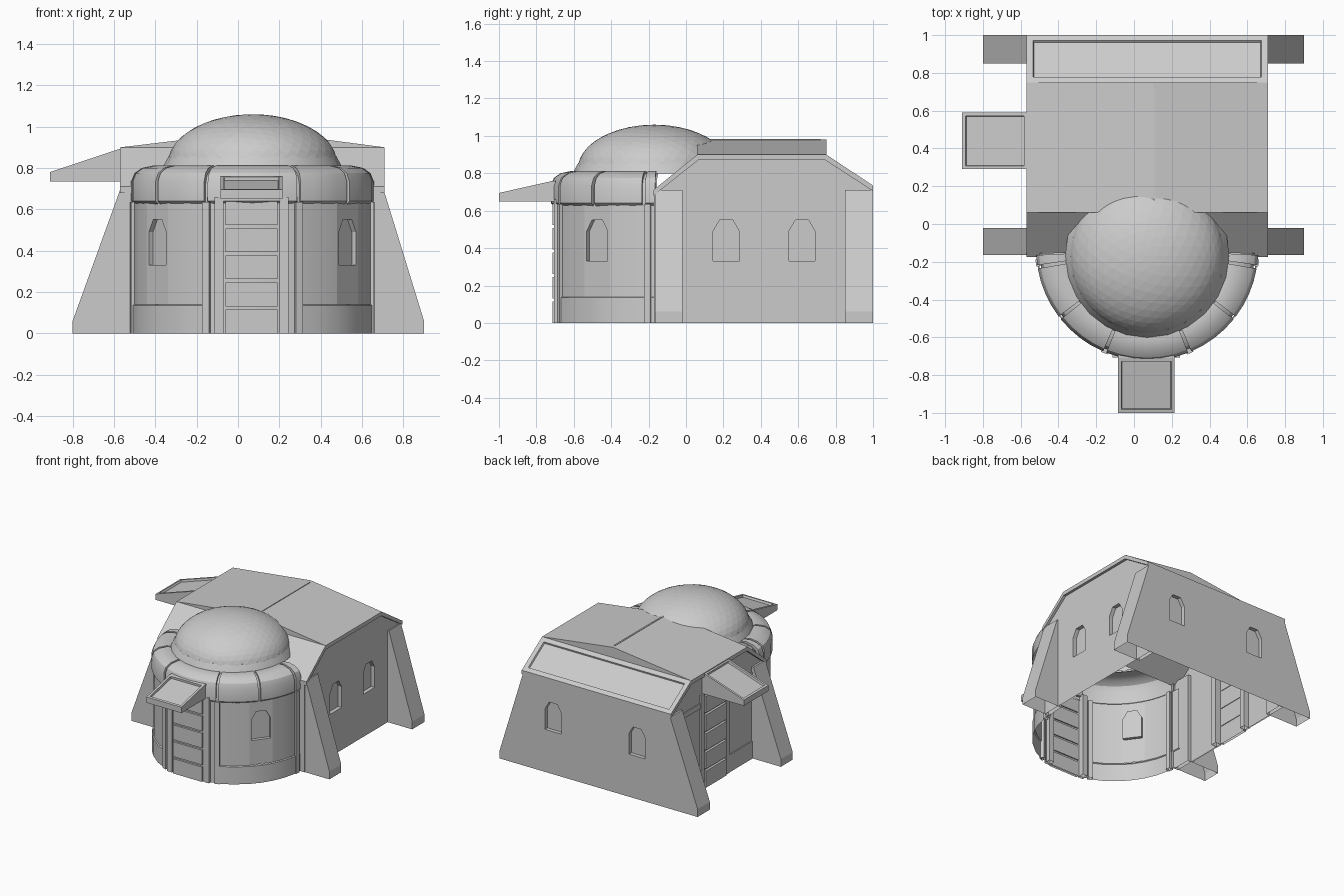
import bpy, bmesh, math
from mathutils import Vector

if "Cube" in bpy.data.objects:
    bpy.data.objects.remove(bpy.data.objects["Cube"])

stone = bpy.data.materials.new("grey_plaster")
stone.diffuse_color = (0.6, 0.6, 0.6, 1)
stone.use_nodes = True
stone.node_tree.nodes["Principled BSDF"].inputs["Base Color"].default_value = stone.diffuse_color

CX, CY = 0.07, -0.135     # tower centre
X0, X1 = -0.55, 0.69      # side walls of the main hall


def finish(bm, name, smooth=None):
    """Drop faces lying on the ground (open underside) and make the object."""
    ground = [f for f in bm.faces if all(v.co.z < 1e-4 for v in f.verts)]
    bmesh.ops.delete(bm, geom=ground, context='FACES')
    me = bpy.data.meshes.new(name)
    bm.to_mesh(me)
    bm.free()
    me.materials.append(stone)
    ob = bpy.data.objects.new(name, me)
    bpy.context.collection.objects.link(ob)
    if smooth:
        bpy.ops.object.select_all(action='DESELECT')
        ob.select_set(True)
        bpy.context.view_layer.objects.active = ob
        bpy.ops.object.shade_smooth_by_angle(angle=math.radians(smooth))
    return ob


def prism(bm, pts, place, a, b):
    """Closed extrusion of a 2D outline; place(p, q, t) gives the 3D point."""
    lo = [bm.verts.new(place(p, q, a)) for p, q in pts]
    hi = [bm.verts.new(place(p, q, b)) for p, q in pts]
    n = len(pts)
    fs = [bm.faces.new(lo), bm.faces.new(hi)]
    fs += [bm.faces.new((lo[i], lo[(i + 1) % n], hi[(i + 1) % n], hi[i])) for i in range(n)]
    bmesh.ops.recalc_face_normals(bm, faces=fs)
    return fs


def along_x(p, q, t): return (t, p, q)
def along_y(p, q, t): return (p, t, q)


def box(bm, x0, x1, y0, y1, z0, z1):
    prism(bm, [(x0, z0), (x1, z0), (x1, z1), (x0, z1)], along_y, y0, y1)


def panel(bm, origin, u, outline, holes, depth=0.03):
    """Flat upright wall with recessed openings."""
    o, u, v = Vector(origin), Vector(u), Vector((0, 0, 1))
    n = u.cross(v)

    def loop(pts):
        vs = [bm.verts.new(o + u * p + v * q) for p, q in pts]
        return vs, [bm.edges.new((vs[i - 1], vs[i])) for i in range(len(vs))]
    edges = loop(outline)[1]
    rims = []
    for h in holes:
        vs, es = loop(h)
        edges += es
        rims.append(vs)
    res = bmesh.ops.triangle_fill(bm, use_beauty=True, edges=edges, normal=n)
    for f in res['geom']:
        if isinstance(f, bmesh.types.BMFace):
            f.normal_update()
            if f.normal.dot(n) < 0:
                f.normal_flip()
    for vs in rims:
        back = [bm.verts.new(w.co - n * depth) for w in vs]
        bm.faces.new(back)
        for i in range(len(vs)):
            bm.faces.new((vs[i - 1], vs[i], back[i], back[i - 1]))


def window(c):
    return [(c - .07, .33), (c + .07, .33), (c + .07, .49),
            (c + .035, .55), (c - .035, .55), (c - .07, .49)]


def polar(r, deg, z, cy=CY):
    a = math.radians(deg)          # 0 = front, positive to the right
    return (CX + r * math.sin(a), cy - r * math.cos(a), z)


def revolve(bm, prof, angles, closed=False, cy=CY):
    """Sweep an (r, z) profile through the angles; closed profiles get end caps."""
    rows = [[bm.verts.new(polar(r, a, z, cy)) for r, z in prof] for a in angles]
    n = len(prof)
    for A, B in zip(rows, rows[1:]):
        for i in range(n if closed else n - 1):
            j = (i + 1) % n
            bm.faces.new((A[i], B[i], B[j], A[j]))
    if closed:
        bm.faces.new(rows[0])
        bm.faces.new(rows[-1][::-1])


def steps(a, b, n):
    return [a + (b - a) * i / n for i in range(n + 1)]


# main hall walls
bm = bmesh.new()
side = [(-.17, 0), (1, 0), (1, .71), (.75, .88), (.06, .88), (-.17, .69)]
panel(bm, (X1, 0, 0), (0, 1, 0), side, [window(.215), window(.62)])
panel(bm, (X0, 0, 0), (0, -1, 0), [(-y, z) for y, z in side][::-1], [])
panel(bm, (0, 1, 0), (-1, 0, 0), [(-X1, 0), (-X0, 0), (-X0, .71), (-X1, .71)],
      [window(-.44), window(.28)])
for a, b in ((X0, -.49), (.63, X1)):
    panel(bm, (0, -.17, 0), (1, 0, 0), [(a, 0), (b, 0), (b, .69), (a, .69)], [])
finish(bm, "hall_walls")

# folded roof slab with a sunken panel on its back slope
bm = bmesh.new()
prism(bm, [(-.175, .68), (-.175, .71), (.06, .9), (.75, .9), (1, .735), (1, .705),
           (.745, .87), (.065, .87)], along_x, X0 - .02, X1 + .02)
bm.normal_update()
slope = [f for f in bm.faces if f.normal.z > .3 and f.normal.y > .3]
bmesh.ops.inset_region(bm, faces=slope, thickness=.05, depth=0)
bmesh.ops.inset_region(bm, faces=slope, thickness=.006, depth=-.012)
finish(bm, "roof_slab")

# low gable and ridge strip
bm = bmesh.new()
prism(bm, [(X0 - .02, .9), (.1, .98), (X1 + .02, .9)], along_y, .06, .75)
finish(bm, "roof_gable")
bm = bmesh.new()
box(bm, .103, .115, .12, .72, .97, .983)
finish(bm, "ridge_strip")

# sloping corner buttresses
for side_name, foot, top, inner in (("right", .9, .70, .66), ("left", -.8, -.565, -.52)):
    for end, y0, y1 in (("front", -.165, -.02), ("back", .85, 1.0)):
        bm = bmesh.new()
        prism(bm, [(inner, 0), (foot, 0), (foot, .06), (top, .71), (inner, .71)],
              along_y, y0, y1)
        finish(bm, f"{end}_{side_name}_buttress")

# tower wall: facets, with one flat facet for each window
bm = bmesh.new()
R = .578
for s in (-1, 1):
    for arc in ([22.5, 33, 45], [62, 71, 81, 93]):
        revolve(bm, [(R, .14), (R, .63)], sorted(s * a for a in arc))
    a, b = sorted((s * 45, s * 62))
    p, q = Vector(polar(R, a, 0)), Vector(polar(R, b, 0))
    w = (q - p).length
    panel(bm, p, (q - p).normalized(), [(0, .14), (w, .14), (w, .63), (0, .63)],
          [window(w / 2)], .025)
    base = sorted(s * t for t in (22.5, 33, 45, 53.5, 62, 71, 81, 93))
    revolve(bm, [(R + .008, 0), (R + .008, .135), (R, .14)], base)
revolve(bm, [(R, 0), (R, .66)], [-22.5, -12.5, 12.5, 22.5])
finish(bm, "tower_wall", 25)

# rounded tower rim in separate blocks over a recessed core
outer = [(R, .63), (.588, .64), (.588, .735), (.572, .775), (.537, .80), (.48, .812), (.42, .805)]
core = [(r - .018, z - .012) for r, z in outer]
bm = bmesh.new()
revolve(bm, core, steps(-88, 88, 24))
cuts = [-88, -81, -52, -22.5, 22.5, 52, 81, 88]
for a, b in zip(cuts, cuts[1:]):
    revolve(bm, outer + core[::-1], steps(a + .9, b - .9, max(1, round((b - a) / 8))), True)
finish(bm, "tower_rim", 30)

# tower pilasters, following the rim joints
bm = bmesh.new()
for a in (-83, -22.5, 22.5, 83):
    revolve(bm, [(.558, 0), (.594, 0), (.594, .635), (.558, .635)], [a - 1.8, a + 1.8], True)
finish(bm, "tower_pilasters")

# dome and its collar
bm = bmesh.new()
revolve(bm, [(.435, .80), (.43, .812), (.405, .858), (.39, .862)], steps(0, 360, 24), cy=-.17)
bmesh.ops.remove_doubles(bm, verts=bm.verts, dist=1e-4)
finish(bm, "dome_collar", 30)
bm = bmesh.new()
bmesh.ops.create_icosphere(bm, subdivisions=4, radius=1)
bmesh.ops.scale(bm, verts=bm.verts, vec=(.41, .41, .24))
bmesh.ops.translate(bm, verts=bm.verts, vec=(CX, -.17, .82))
bmesh.ops.delete(bm, geom=[v for v in bm.verts if v.co.z < .8], context='VERTS')
finish(bm, "dome")

# thin bands along the left wall
bm = bmesh.new()
for y0, y1 in ((-.02, .26), (.62, .85)):
    box(bm, X0 - .008, X0, y0, y1, 0, .135)
    box(bm, X0 - .008, X0, y0, y1, .63, .67)
finish(bm, "left_wall_bands")


def entrance(name, place, wall, reach, centre, top, eave, rise):
    """Slatted door, jambs and wedge canopy; place(out, up, across)."""
    bm = bmesh.new()
    h = (top - .005) / 5
    for i in range(5):
        z0, z1 = i * h, (i + 1) * h - .016
        prism(bm, [(wall - .01, z0), (wall + .014, z0), (wall + .014, z1), (wall - .01, z1)],
              place, centre - .125, centre + .125)
    finish(bm, name + "_door_slats")
    bm = bmesh.new()
    for s in (-1, 1):
        c = centre + s * .157
        prism(bm, [(wall - .05, 0), (wall + .006, 0), (wall + .006, top), (wall - .05, top)],
              place, c - .022, c + .022)
    finish(bm, name + "_door_frame")
    bm = bmesh.new()
    prism(bm, [(wall - .03, eave), (reach, eave), (reach, eave + .045),
               (wall + .01, eave + rise), (wall - .03, eave + rise)],
          place, centre - .15, centre + .15)
    bm.normal_update()
    tops = [f for f in bm.faces if .5 < f.normal.z < .995]
    bmesh.ops.inset_region(bm, faces=tops, thickness=.025, depth=0)
    bmesh.ops.inset_region(bm, faces=tops, thickness=.004, depth=-.016)
    finish(bm, name + "_canopy")


# front and left entrances
entrance("front", lambda p, q, t: (t, -p, q), .70, 1.0, .065, .66, .65, .11)
entrance("left", lambda p, q, t: (-p, t, q), .555, .91, .44, .73, .735, .16)
